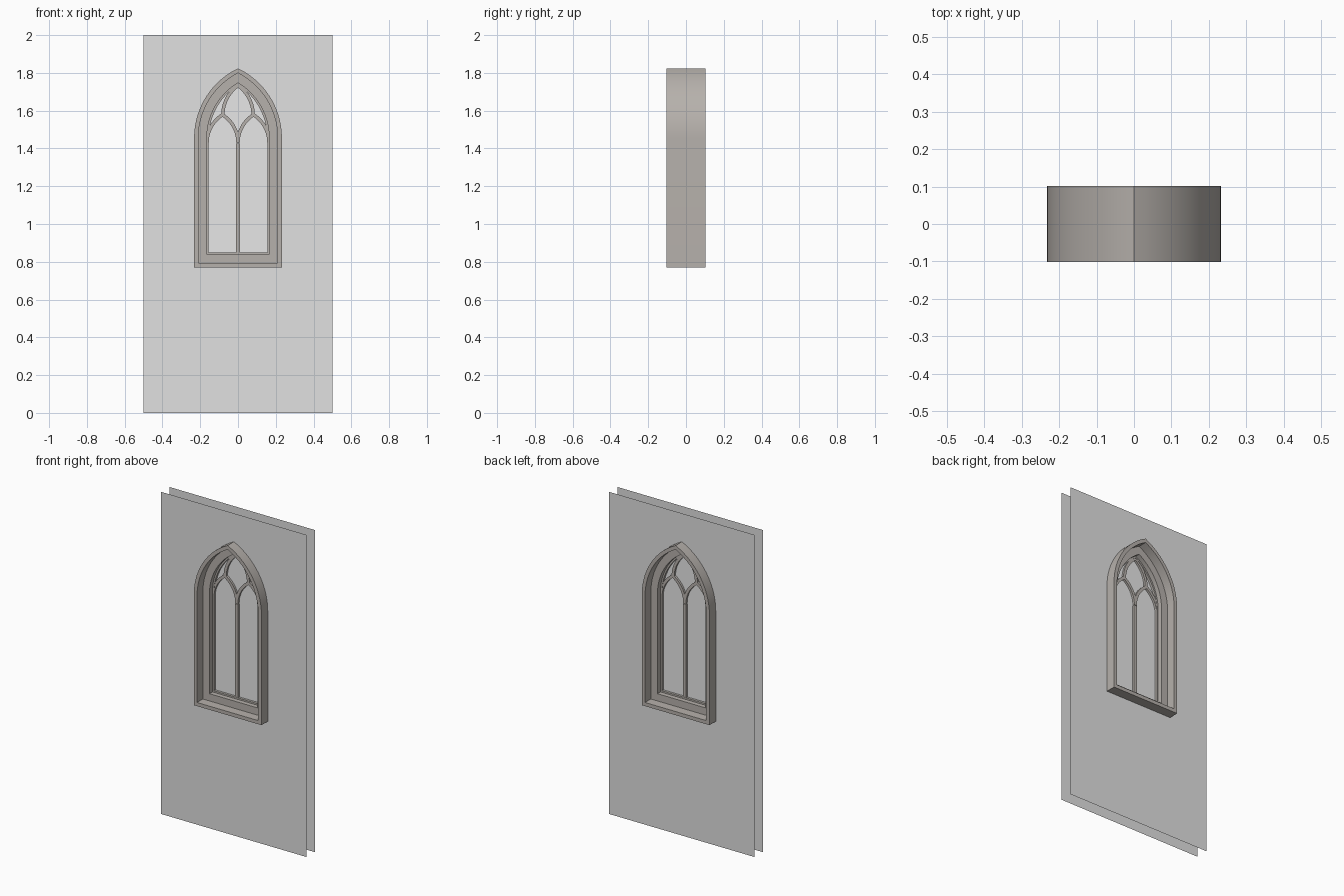
import bpy, bmesh, math
from mathutils import Vector

if "Cube" in bpy.data.objects:
    bpy.data.objects.remove(bpy.data.objects["Cube"])

# Main dimensions
HALF_W, SILL, SPRING, APEX = 0.2325, 0.771, 1.455, 1.824
RISE = APEX - SPRING
RADIUS = (RISE ** 2 + HALF_W ** 2) / (2 * HALF_W)
CENTRE = RADIUS - HALF_W
WALL_Y = 0.04
SEG = 14


def material(name, rgb):
    m = bpy.data.materials.new(name)
    m.diffuse_color = (*rgb, 1)
    m.use_nodes = True
    m.node_tree.nodes["Principled BSDF"].inputs["Base Color"].default_value = m.diffuse_color
    return m


stone = material("warm stone", (0.47, 0.44, 0.412))
plaster = material("light grey wall", (0.75, 0.75, 0.75))
glass = material("pale grey glass", (0.80, 0.80, 0.80))


def finish(bm, name, mat, smooth=True):
    mesh = bpy.data.meshes.new(name)
    bm.to_mesh(mesh)
    bm.free()
    mesh.materials.append(mat)
    ob = bpy.data.objects.new(name, mesh)
    bpy.context.collection.objects.link(ob)
    if smooth:
        bpy.ops.object.select_all(action='DESELECT')
        ob.select_set(True)
        bpy.context.view_layer.objects.active = ob
        bpy.ops.object.shade_smooth_by_angle(angle=math.radians(30))
    return ob


def window_outline(d):
    """Pointed-arch outline as (x, z), moved inward by d."""
    w, r = HALF_W - d, RADIUS - d
    top = math.acos(CENTRE / r)
    right = [(-CENTRE + r * math.cos(top * i / SEG), SPRING + r * math.sin(top * i / SEG))
             for i in range(SEG + 1)]
    left = [(-x, z) for x, z in reversed(right[:-1])]
    return [(-w, SILL + d), (w, SILL + d)] + right + left


def wall(name, y):
    bm = bmesh.new()
    outer = [(-0.5, 0), (0.5, 0), (0.5, 2), (-0.5, 2)]
    edges = []
    for loop in (outer, window_outline(0.002)):
        vs = [bm.verts.new((x, y, z)) for x, z in loop]
        edges += [bm.edges.new((vs[i - 1], vs[i])) for i in range(len(vs))]
    bmesh.ops.triangle_fill(bm, edges=edges, use_beauty=True)
    for f in bm.faces:
        f.normal_update()
        if f.normal.y * y < 0:
            f.normal_flip()
    finish(bm, name, plaster, smooth=False)


def stepped_frame():
    half = [(0, -0.102), (0.0225, -0.102), (0.0225, -0.045), (0.0675, -0.045),
            (0.0675, -0.016), (0.0775, -0.016)]
    profile = half + [(d, -y) for d, y in reversed(half)]
    bm = bmesh.new()
    rings = [[bm.verts.new((x, y, z)) for x, z in window_outline(d)] for d, y in profile]
    for k in range(len(rings)):
        a, b = rings[k - 1], rings[k]
        for i in range(len(a)):
            bm.faces.new((a[i - 1], a[i], b[i], b[i - 1]))
    bmesh.ops.recalc_face_normals(bm, faces=bm.faces)
    finish(bm, "window_frame", stone)


def bar(name, path, half_w=0.009, half_d=0.014):
    """Rectangular bar swept along a path of (x, z) points."""
    pts = [Vector(p) for p in path]
    bm = bmesh.new()
    rings = []
    for i, p in enumerate(pts):
        t = (pts[min(i + 1, len(pts) - 1)] - pts[max(i - 1, 0)]).normalized()
        n = Vector((-t.y, t.x)) * half_w
        rings.append([bm.verts.new((p.x + s * n.x, y, p.y + s * n.y))
                      for s, y in ((-1, -half_d), (1, -half_d), (1, half_d), (-1, half_d))])
    for a, b in zip(rings, rings[1:]):
        for i in range(4):
            bm.faces.new((a[i - 1], a[i], b[i], b[i - 1]))
    bm.faces.new(rings[0])
    bm.faces.new(rings[-1])
    bmesh.ops.recalc_face_normals(bm, faces=bm.faces)
    finish(bm, name, stone)


def half_arch(mid, width, base, radius, side):
    """One side of a pointed arch centred on x = mid."""
    c = radius - width
    end = math.acos(c / radius) + 0.03
    return [(mid + side * (radius * math.cos(end * i / 10) - c),
             base + radius * math.sin(end * i / 10)) for i in range(11)]


# Two wall faces with the window opening
wall("wall_front", -WALL_Y)
wall("wall_back", WALL_Y)

# Stepped stone surround
stepped_frame()

# Tracery: mullion, two lights and the upper eye
bar("mullion", [(0, SILL + 0.07), (0, 1.427)], half_w=0.0105)
for s, label in ((-1, "left"), (1, "right")):
    for t, part in ((-1, "left"), (1, "right")):
        bar(f"{label}_light_{part}_arc", half_arch(s * 0.082, 0.082, 1.43, 0.175, t))
    bar(f"eye_{label}_arc", half_arch(0, 0.08, 1.578, 0.19, s))

# Glass sheet in the middle of the frame
bm = bmesh.new()
for y in (-0.001, 0.001):
    vs = [bm.verts.new((x, y, z)) for x, z in window_outline(0.072)]
    f = bm.faces.new(vs)
    f.normal_update()
    if f.normal.y * y < 0:
        f.normal_flip()
finish(bm, "glass_pane", glass, smooth=False)
